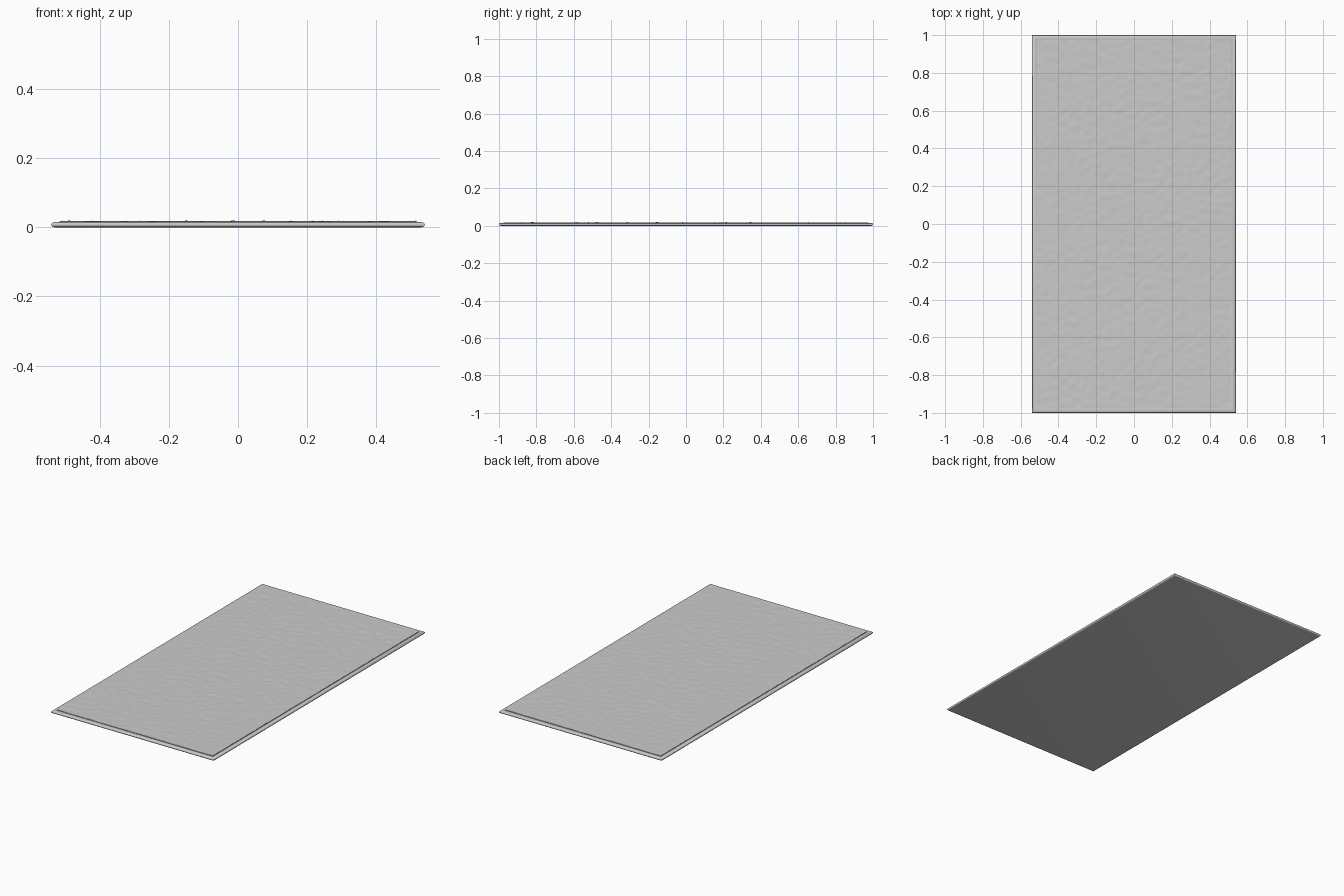
import bpy, bmesh, random
from mathutils import Vector, noise

if "Cube" in bpy.data.objects:
    bpy.data.objects.remove(bpy.data.objects["Cube"])

random.seed(4)
HX, HY = 0.54, 1.0


def add_object(name, bm):
    mesh = bpy.data.meshes.new(name)
    bmesh.ops.recalc_face_normals(bm, faces=bm.faces[:])
    bm.to_mesh(mesh)
    bm.free()
    ob = bpy.data.objects.new(name, mesh)
    bpy.context.collection.objects.link(ob)
    bpy.context.view_layer.objects.active = ob
    ob.select_set(True)
    bpy.ops.object.shade_smooth_by_angle(angle=0.7)
    ob.select_set(False)
    return ob


# Rounded hem: one cross-section (inset, height) swept around the rectangle
profile = [(0.010, 0.0), (0.004, 0.001), (0.001, 0.004), (0.0, 0.008),
           (0.001, 0.011), (0.004, 0.0135), (0.010, 0.0155), (0.018, 0.016),
           (0.023, 0.0145), (0.026, 0.012)]
bm = bmesh.new()
rings = [[bm.verts.new((sx * (HX - d), sy * (HY - d), z))
          for sx, sy in ((-1, -1), (1, -1), (1, 1), (-1, 1))] for d, z in profile]
for a, b in zip(rings, rings[1:]):
    for i in range(4):
        j = (i + 1) % 4
        bm.faces.new((a[i], a[j], b[j], b[i]))
# Flat backing closes the underside, the last ring carries the pile
bm.faces.new(rings[0])
bm.faces.new(rings[-1])
add_object("rug_hem_and_backing", bm)

# Woven pile: fine grid with slight random relief and a short skirt
bm = bmesh.new()
bmesh.ops.create_grid(bm, x_segments=110, y_segments=206, size=1)
px, py = HX - 0.024, HY - 0.024
for v in bm.verts:
    x, y = v.co.x * px, v.co.y * py
    n = noise.noise(Vector((x * 30, y * 30, 0.0)))
    tuft = random.uniform(-0.0003, 0.0003)
    v.co = (x, y, 0.0177 + 0.0014 * n + tuft)
edges = [e for e in bm.edges if e.is_boundary]
skirt = bmesh.ops.extrude_edge_only(bm, edges=edges)
for g in skirt["geom"]:
    if isinstance(g, bmesh.types.BMVert):
        g.co.z = 0.012
add_object("rug_pile", bm)
